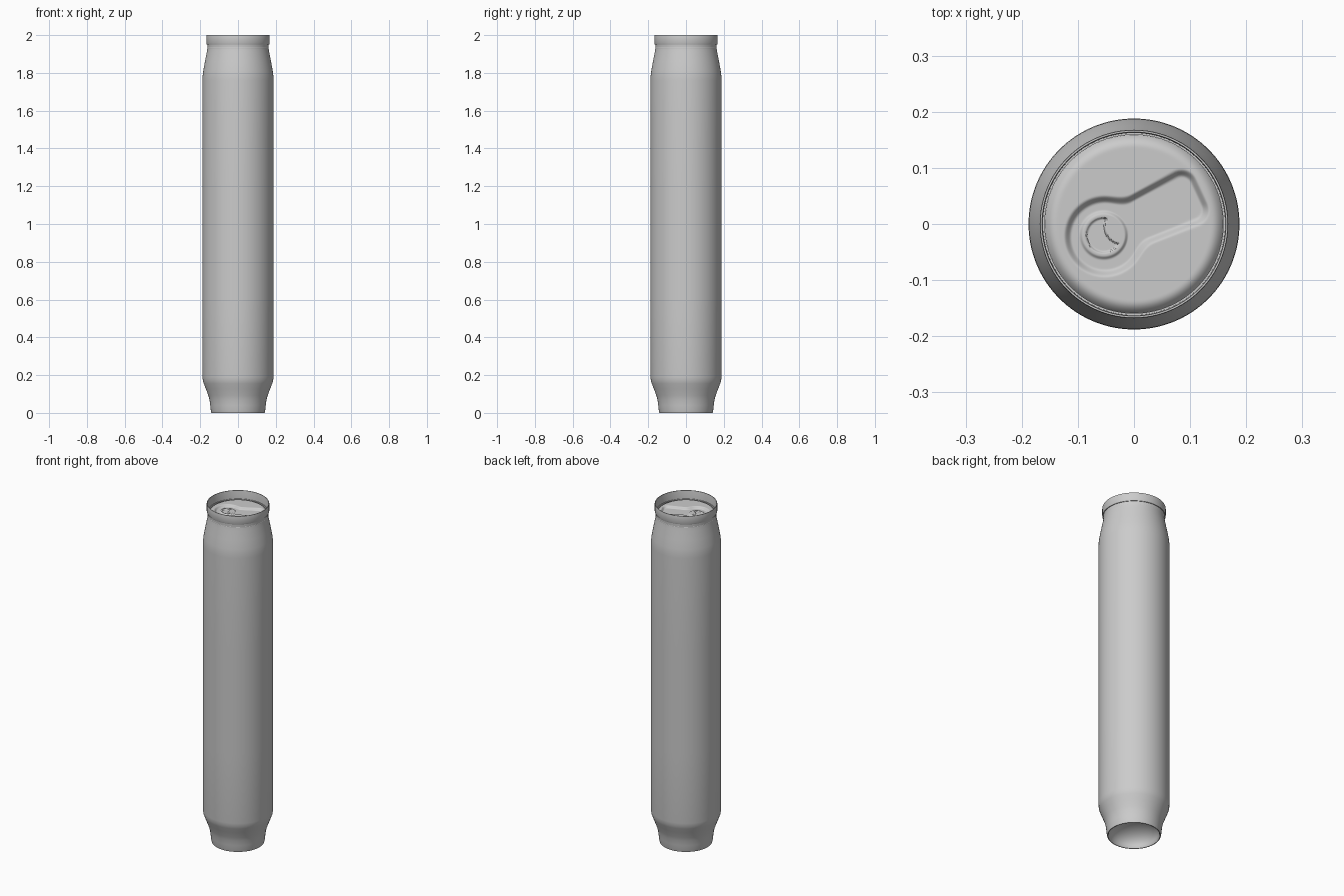
import bpy, bmesh, math

if "Cube" in bpy.data.objects:
    bpy.data.objects.remove(bpy.data.objects["Cube"])


def revolve(name, profile, sides, height=None, angle=30):
    """Turn an (r, z) profile about z; height(x, y) adds embossed relief."""
    bm = bmesh.new()
    rings = []
    for r, z in profile:
        ring = []
        for j in range(sides):
            a = 2 * math.pi * j / sides
            x, y = r * math.cos(a), r * math.sin(a)
            ring.append(bm.verts.new((x, y, z + (height(x, y) if height else 0))))
        rings.append(ring)
    for lo, hi in zip(rings, rings[1:]):
        for j in range(sides):
            k = (j + 1) % sides
            bm.faces.new((lo[j], lo[k], hi[k], hi[j]))
    bmesh.ops.remove_doubles(bm, verts=bm.verts, dist=1e-6)
    mesh = bpy.data.meshes.new(name)
    bm.to_mesh(mesh)
    bm.free()
    ob = bpy.data.objects.new(name, mesh)
    bpy.context.collection.objects.link(ob)
    bpy.ops.object.select_all(action='DESELECT')
    ob.select_set(True)
    bpy.context.view_layer.objects.active = ob
    bpy.ops.object.shade_smooth_by_angle(angle=math.radians(angle))
    return ob


def step(a, b, x):
    t = min(1, max(0, (x - a) / (b - a)))
    return t * t * (3 - 2 * t)


# Can shell: concave base, tapered foot, straight wall, neck and rolled rim
dome = [(0.134 * math.sin(t * math.pi / 20), 0.005 + 0.085 * math.cos(t * math.pi / 20))
        for t in range(11)]
shell = dome + [
    (0.137, 0.0), (0.141, 0.0), (0.144, 0.012), (0.147, 0.04), (0.151, 0.07),
    (0.157, 0.092), (0.170, 0.127), (0.181, 0.155), (0.186, 0.170), (0.188, 0.19),
    (0.188, 0.60), (0.188, 1.20), (0.188, 1.76), (0.187, 1.785), (0.184, 1.81),
    (0.175, 1.86), (0.165, 1.91), (0.160, 1.94), (0.159, 1.951),
    (0.166, 1.951), (0.168, 1.956), (0.168, 1.996), (0.167, 2.0),
    (0.164, 2.0), (0.163, 1.996), (0.162, 1.93)]
revolve("can_shell", shell, 128)

# Lid relief: keyhole-shaped recess, tab ring and crescent finger dimple
CX, CY, TILT = -0.052, -0.022, math.radians(25)


def keyhole(x, y):
    dx, dy = x - CX, y - CY
    u = dx * math.cos(TILT) + dy * math.sin(TILT)
    v = -dx * math.sin(TILT) + dy * math.cos(TILT)
    circle = math.hypot(u, v) - 0.073
    half, corner = 0.044 + 0.06 * max(0, u), 0.032
    qx = abs(u - 0.095) - 0.097 + corner
    qy = abs(v) - half + corner
    arm = math.hypot(max(qx, 0), max(qy, 0)) + min(max(qx, qy), 0) - corner
    k = 0.018
    h = max(k - abs(circle - arm), 0) / k
    return min(circle, arm) - h * h * k / 4


def lid_relief(x, y):
    z = -0.012 * (1 - step(-0.014, 0.0, keyhole(x, y)))
    d = math.hypot(x - CX + 0.002, y - CY - 0.002)
    z += 0.005 * (1 - step(0.037, 0.044, d))
    crescent = max(d - 0.031, 0.030 - math.hypot(x + 0.022, y + 0.005))
    return z - 0.005 * (1 - step(-0.002, 0.001, crescent))


# Lid: flat panel whose rounded border drops into a groove inside the rim
N = 90
lid = []
for i in range(N, -1, -1):
    r = 0.1625 * i / N
    edge = max(0, (r - 0.135) / 0.0275)
    lid.append((r, 1.955 - 0.022 * edge ** 2.5))
revolve("lid", lid, 224, lid_relief, 45)
